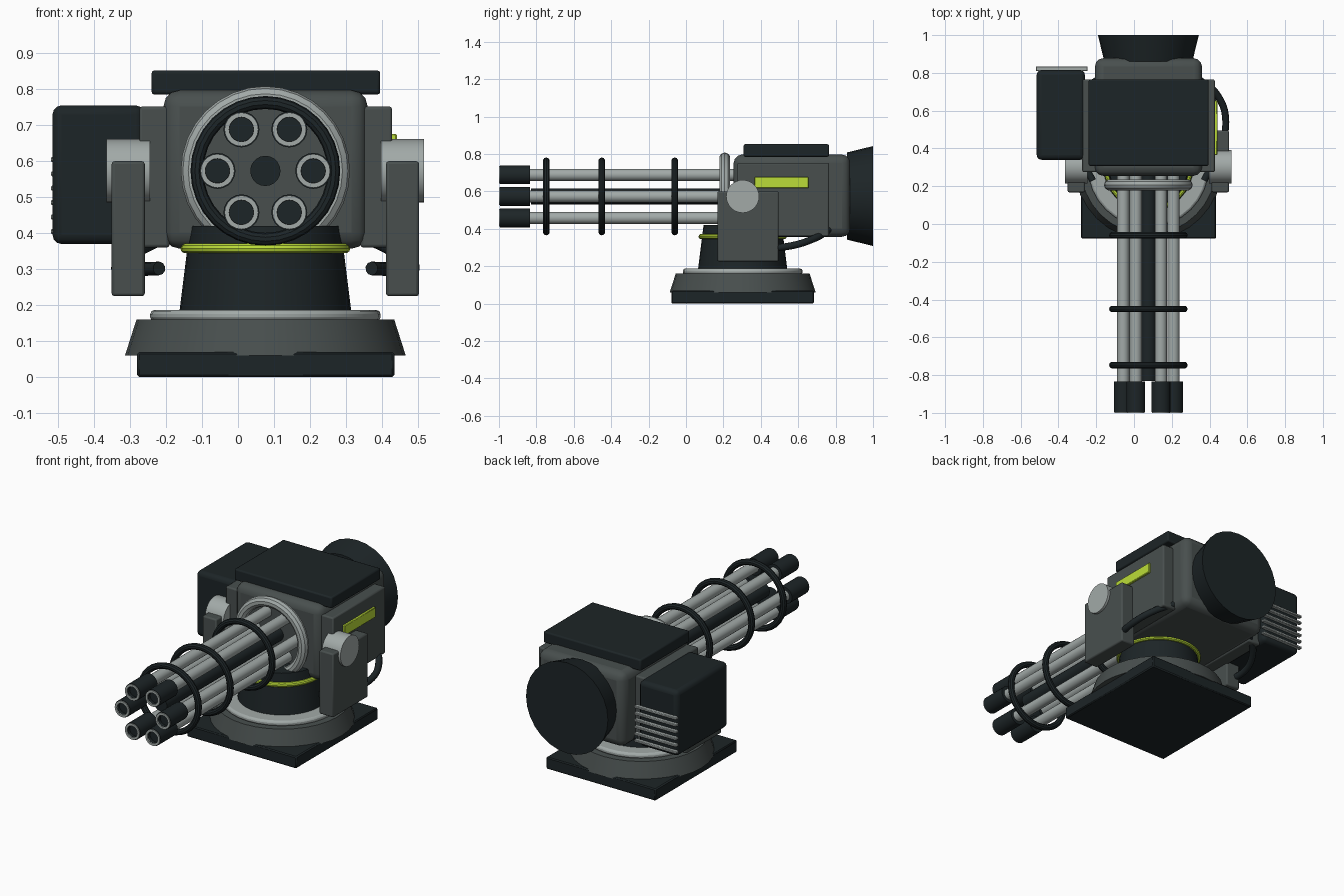
import bpy, math
from mathutils import Vector

if "Cube" in bpy.data.objects:
    bpy.data.objects.remove(bpy.data.objects["Cube"])

CX, CY, CZ = 0.076, 0.303, 0.573      # turret axis x, pivot y, barrel axis z


def material(name, rgb):
    m = bpy.data.materials.new(name)
    m.diffuse_color = (*rgb, 1)
    m.use_nodes = True
    m.node_tree.nodes["Principled BSDF"].inputs["Base Color"].default_value = m.diffuse_color
    return m


DARK = material("dark_metal", (0.012, 0.018, 0.02))
MID = material("mid_metal", (0.065, 0.078, 0.076))
LIGHT = material("light_metal", (0.36, 0.4, 0.39))
YELLOW = material("accent_yellow", (0.5, 0.72, 0.04))


def finish(name, mat, smooth=True):
    o = bpy.context.object
    o.name = name
    o.data.materials.append(mat)
    if smooth:
        bpy.ops.object.shade_smooth_by_angle(angle=math.radians(35))
    return o


def box(name, x, y, z, mat, bevel=0.008, seg=2):
    """Bevelled box from (min, max) ranges."""
    mid = [(a + b) / 2 for a, b in (x, y, z)]
    bpy.ops.mesh.primitive_cube_add(size=1, location=mid)
    o = bpy.context.object
    o.scale = [b - a for a, b in (x, y, z)]
    bpy.ops.object.transform_apply(location=False, rotation=False, scale=True)
    finish(name, mat)
    m = o.modifiers.new("bevel", "BEVEL")
    m.width, m.segments = bevel, seg
    return o


ROT = {"x": (0, math.pi / 2, 0), "y": (-math.pi / 2, 0, 0), "z": (0, 0, 0)}


def cone(name, axis, lo, hi, r1, r2, mat, centre, n=32):
    """Cylinder or frustum running from lo to hi along an axis."""
    loc = Vector(centre)
    loc["xyz".index(axis)] = (lo + hi) / 2
    bpy.ops.mesh.primitive_cone_add(vertices=n, radius1=r1, radius2=r2, depth=hi - lo,
                                    location=loc, rotation=ROT[axis])
    return finish(name, mat)


def ring(name, axis, centre, major, minor, mat, n=32):
    bpy.ops.mesh.primitive_torus_add(major_radius=major, minor_radius=minor, major_segments=n,
                                     minor_segments=10, location=centre, rotation=ROT[axis])
    return finish(name, mat)


def tube(name, axis, lo, hi, outer, inner, mat, centre, n=20):
    """Hollow pipe lathed from a closed rectangular section."""
    verts, faces = [], []
    section = [(outer, lo), (outer, hi), (inner, hi), (inner, lo)]
    for i in range(n):
        a = 2 * math.pi * i / n
        for r, h in section:
            verts.append((r * math.cos(a), h, r * math.sin(a)))
        for k in range(4):
            faces.append((i * 4 + k, i * 4 + (k + 1) % 4,
                          (i + 1) % n * 4 + (k + 1) % 4, (i + 1) % n * 4 + k))
    me = bpy.data.meshes.new(name)
    me.from_pydata(verts, [], faces)
    o = bpy.data.objects.new(name, me)
    bpy.context.collection.objects.link(o)
    o.location = (centre[0], 0, centre[2])
    bpy.ops.object.select_all(action="DESELECT")
    o.select_set(True)
    bpy.context.view_layer.objects.active = o
    return finish(name, mat)


C = (CX, CY, CZ)

# Base and pedestal
box("base_plate", (-0.28, 0.434), (-0.078, 0.684), (0, 0.07), DARK, 0.006, 1)
cone("base_skirt", "z", 0.06, 0.16, 0.39, 0.358, MID, C)
base_ring = cone("base_ring", "z", 0.155, 0.187, 0.32, 0.32, LIGHT, C)
m = base_ring.modifiers.new("bevel", "BEVEL")
m.width, m.segments = 0.012, 2
cone("pedestal", "z", 0.18, 0.42, 0.239, 0.209, DARK, C)
ring("pedestal_accent_ring", "z", (CX, CY, 0.358), 0.222, 0.014, YELLOW)

# Main housing
box("housing", (-0.207, 0.36), (0.255, 0.878), (0.357, 0.797), MID, 0.045, 3)
box("top_slab", (-0.24, 0.395), (0.308, 0.765), (0.785, 0.852), DARK)
box("side_panel_left", (-0.274, -0.19), (0.275, 0.765), (0.36, 0.752), MID)
box("side_panel_right", (0.34, 0.428), (0.275, 0.765), (0.36, 0.752), MID)
box("accent_strip", (0.42, 0.441), (0.366, 0.655), (0.617, 0.676), YELLOW, 0.003, 1)
cone("rear_drum", "y", 0.86, 1.0, 0.233, 0.267, DARK, (CX, CY, 0.575), 28)

# Ammunition box with cooling fins
box("ammo_box", (-0.515, -0.26), (0.34, 0.815), (0.37, 0.755), DARK, 0.025, 3)
for i in range(6):
    z = 0.405 + i * 0.04
    box(f"cooling_fin_{i}", (-0.52, -0.245), (0.81, 0.835), (z - 0.007, z + 0.007), LIGHT, 0.003, 1)

# Yoke arms, pivots and hoses on both sides
for side, s in (("left", -1), ("right", 1)):
    def span(a, b):
        return tuple(sorted((CX + s * a, CX + s * b)))
    box(f"yoke_arm_{side}", span(0.335, 0.427), (0.168, 0.495), (0.225, 0.6), MID)
    cone(f"pivot_{side}", "x", *span(0.321, 0.441), 0.088, 0.088, LIGHT, C)
    cu = bpy.data.curves.new(f"hose_{side}", "CURVE")
    cu.dimensions = "3D"
    cu.bevel_depth, cu.bevel_resolution, cu.resolution_u = 0.019, 3, 8
    cu.use_fill_caps = True
    pts = [(0.26, 0.77, 0.4), (0.36, 0.69, 0.35), (0.41, 0.54, 0.305),
           (0.36, 0.36, 0.3), (0.295, 0.23, 0.302)]
    sp = cu.splines.new("BEZIER")
    sp.bezier_points.add(len(pts) - 1)
    for p, (x, y, z) in zip(sp.bezier_points, pts):
        p.co = (CX + s * x, y, z)
        p.handle_left_type = p.handle_right_type = "AUTO"
    hose = bpy.data.objects.new(f"hose_{side}", cu)
    bpy.context.collection.objects.link(hose)
    cu.materials.append(DARK)

# Barrel cluster
ring("barrel_collar", "y", (CX, 0.207, CZ), 0.205, 0.03, LIGHT)
for i, y in enumerate((-0.747, -0.45, -0.06)):
    ring(f"barrel_clamp_{i}", "y", (CX, y, CZ), 0.19, 0.018, DARK)
cone("centre_shaft", "y", -0.83, 0.28, 0.042, 0.042, DARK, C, 20)
for i in range(6):
    a = i * math.pi / 3
    p = (CX + 0.133 * math.cos(a), 0, CZ + 0.133 * math.sin(a))
    cone(f"barrel_{i}", "y", -0.85, 0.28, 0.032, 0.032, LIGHT, p, 20)
    tube(f"muzzle_{i}", "y", -0.994, -0.835, 0.05, 0.033, DARK, p)
    tube(f"muzzle_rim_{i}", "y", -1.0, -0.99, 0.047, 0.034, LIGHT, p)
    cone(f"bore_{i}", "y", -0.975, -0.84, 0.034, 0.034, DARK, p, 20)
